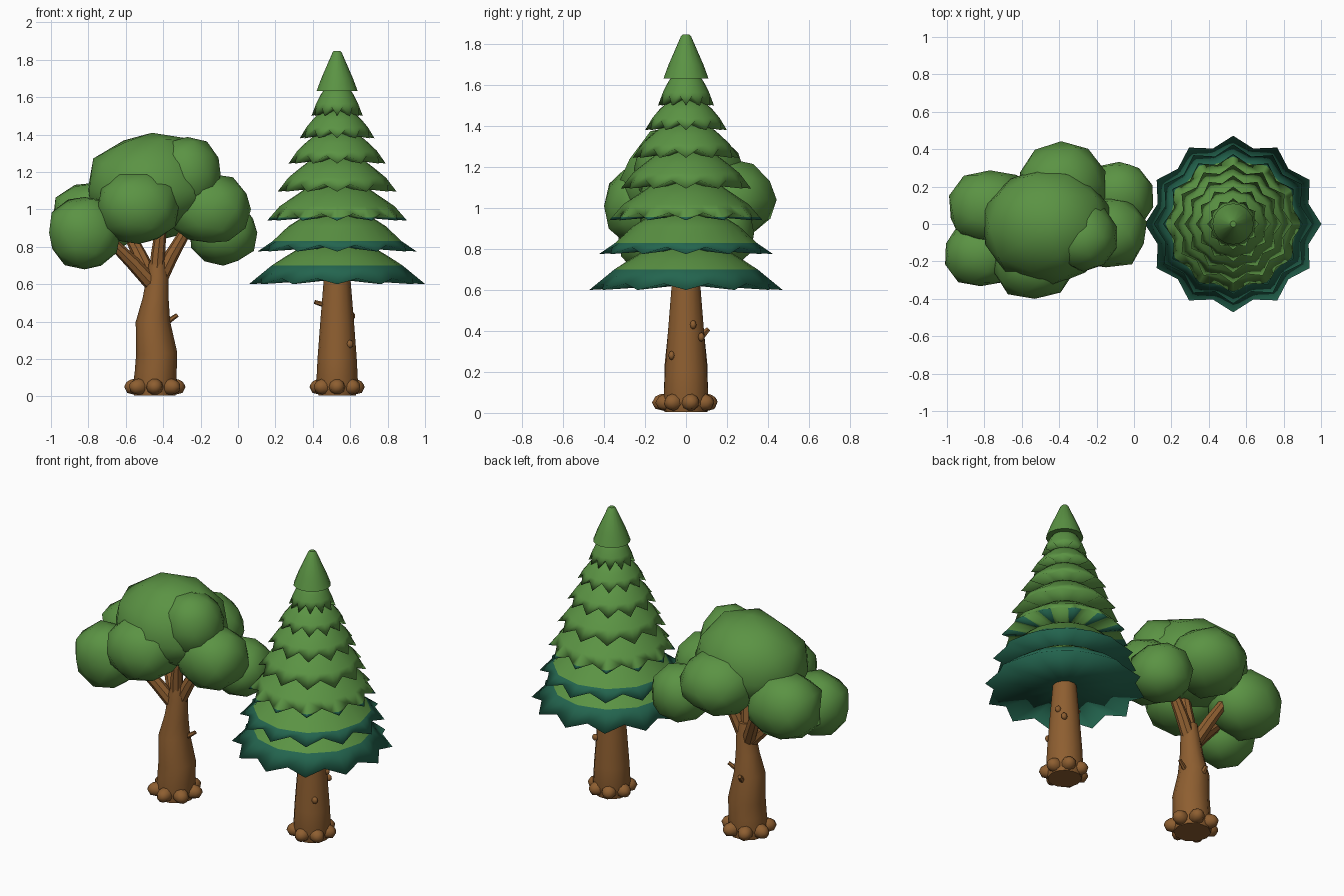
import bpy, bmesh, math, random
from mathutils import Vector

if "Cube" in bpy.data.objects:
    bpy.data.objects.remove(bpy.data.objects["Cube"])

random.seed(4)


def material(name, rgb):
    m = bpy.data.materials.new(name)
    m.diffuse_color = (*rgb, 1)
    m.use_nodes = True
    m.node_tree.nodes["Principled BSDF"].inputs["Base Color"].default_value = m.diffuse_color
    return m


GREEN = material("leaf green", (0.104, 0.292, 0.057))
TEAL = material("dark teal green", (0.017, 0.13, 0.078))
BARK = material("bark brown", (0.27, 0.113, 0.030))


def finish(bm, name, mats, angle=40):
    bmesh.ops.recalc_face_normals(bm, faces=bm.faces)
    me = bpy.data.meshes.new(name)
    bm.to_mesh(me)
    bm.free()
    ob = bpy.data.objects.new(name, me)
    bpy.context.collection.objects.link(ob)
    for m in mats:
        me.materials.append(m)
    bpy.ops.object.select_all(action='DESELECT')
    bpy.context.view_layer.objects.active = ob
    ob.select_set(True)
    bpy.ops.object.shade_smooth_by_angle(angle=math.radians(angle))
    return ob


def bridge(bm, rings):
    """Skin a list of equal point rings and cap both ends."""
    vs = [[bm.verts.new(p) for p in r] for r in rings]
    n = len(vs[0])
    for a, b in zip(vs, vs[1:]):
        for i in range(n):
            j = (i + 1) % n
            bm.faces.new((a[i], a[j], b[j], b[i]))
    bm.faces.new(vs[0])
    bm.faces.new(vs[-1])


def tube(bm, stations, sides):
    """Tapered limb through (x, y, z, radius) stations."""
    pts = [Vector(s[:3]) for s in stations]
    rings = []
    for k, p in enumerate(pts):
        d = (pts[min(k + 1, len(pts) - 1)] - pts[max(k - 1, 0)]).normalized()
        q = Vector((0, 0, 1)).rotation_difference(d)
        r = stations[k][3]
        rings.append([p + q @ Vector((r * math.cos(t), r * math.sin(t), 0))
                      for t in (2 * math.pi * i / sides for i in range(sides))])
    bridge(bm, rings)


def limb(name, stations, sides=7, mat=BARK):
    bm = bmesh.new()
    tube(bm, stations, sides)
    return finish(bm, name, [mat])


def blob(name, centre, size, mat, power=2.0, jitter=0.0, low=1.0):
    """Rounded lump; power above 2 makes it boxier, low flattens its underside."""
    bm = bmesh.new()
    bmesh.ops.create_icosphere(bm, subdivisions=2, radius=1)
    for v in bm.verts:
        k = 1 + random.uniform(-jitter, jitter)
        k /= sum(abs(u) ** power for u in v.co) ** (1 / power)
        v.co = Vector([c + s * k * u for c, s, u in zip(centre, size, v.co)])
        if v.co.z < centre[2]:
            v.co.z = centre[2] + (v.co.z - centre[2]) * low
    return finish(bm, name, [mat], 50)


def roots(name, cx, radius, count):
    """Root toes around the foot of a trunk."""
    bm = bmesh.new()
    for i in range(count):
        t = 2 * math.pi * (i + 0.25) / count
        c, s = math.cos(t), math.sin(t)
        f = lambda r, z, w: (cx + r * c, r * s, z, w)
        tube(bm, [f(radius - .06, .07, .03), f(radius - .02, .05, .046),
                  f(radius + .015, .055, .038), f(radius + .033, .065, .018)], 10)
    finish(bm, name, [BARK], 60)


# ---------- conifer ----------
PX = 0.53
limb("conifer_trunk", [(PX, 0, 0.005, .10), (PX, 0, .06, .112), (PX, 0, .2, .105),
                       (PX, 0, .4, .09), (PX, 0, .62, .072), (PX, 0, .8, .06)], 14)
roots("conifer_roots", PX, 0.108, 7)
limb("conifer_twig", [(PX - .07, 0, .49, .014), (PX - .12, -.01, .505, .011)], 6)
for y, z in ((.035, .43), (.075, .37), (-.07, .28)):
    blob("conifer_knot", (PX + .088 - abs(y) * .3, y, z), (.02, .016, .022), BARK)


def star(r_tip, r_valley, z_tip, z_valley, points=12):
    ring = []
    for i in range(points * 2):
        t = math.pi * i / points
        r, z = (r_valley, z_valley) if i % 2 else (r_tip, z_tip)
        ring.append((PX + r * math.cos(t), r * math.sin(t), z))
    return ring


# skirts of needles: tip height, tip radius, height where teal begins
TIERS = [(.60, .472, .70), (.775, .425, .83), (.94, .374, .957), (1.095, .318, 0),
         (1.245, .26, 0), (1.38, .20, 0), (1.50, .137, 0), (1.63, 0, 0)]
for k, (z, r, split) in enumerate(TIERS[:-1]):
    h = TIERS[k + 1][0] - z
    s = min(1, r / .3)
    drop = .03 + .003 * k                       # depth of the ragged points
    mid_z = split if k < 2 else z + h * .5
    mid_r = (.35, .345)[k] if k < 2 else r * .82
    top = .60 + .012 * k
    bm = bmesh.new()
    bridge(bm, [
        star(.05 * s, .05 * s, z + .025, z + .025),                  # underside
        star(r, r * (.885 - .005 * k), z, z + drop),                 # ragged hem
        star(mid_r, mid_r * .97, mid_z, mid_z),
        star(r * top, r * top, z + h * .82, z + h * .82),
        star(r * (top - .17), r * (top - .17), z + h * 1.1, z + h * 1.1),
        star(r * .2, r * .2, z + h * 1.25, z + h * 1.25)])
    if k == 2:      # only the tips are dipped in teal
        bmesh.ops.bisect_plane(bm, geom=bm.verts[:] + bm.edges[:] + bm.faces[:],
                               plane_co=Vector((PX, 0, split)), plane_no=(0, 0, 1))
    if k < 3:
        for f in bm.faces:
            f.material_index = int(f.calc_center_median().z < split)
    finish(bm, f"needle_tier_{k + 1}", [GREEN, TEAL], 180)

limb("conifer_tip", [(PX, 0, 1.632, .11), (PX, 0, 1.70, .085), (PX, 0, 1.84, .024),
                     (PX, 0, 1.848, .016)], 16, GREEN)

# ---------- broadleaf tree ----------
limb("broadleaf_trunk", [(-.445, 0, .005, .11), (-.445, 0, .06, .115), (-.44, 0, .13, .112),
                         (-.435, 0, .23, .11), (-.455, 0, .40, .092), (-.44, 0, .52, .07),
                         (-.43, 0, .64, .058), (-.43, 0, .72, .045)], 10)
roots("broadleaf_roots", -.445, 0.125, 7)
limb("broadleaf_twig", [(-.39, .01, .39, .016), (-.325, .03, .435, .011)], 6)
limb("broadleaf_knot", [(-.46, .06, .36, .024), (-.46, .11, .41, .012)], 6)
BRANCHES = [(-.68, -.06, .83), (-.60, .12, .90), (-.41, -.03, .92), (-.27, .02, .90)]
for x, y, z in BRANCHES:
    limb("branch", [(-.44, 0, .58, .042), ((x - .445) / 2, y / 2, z * .5 + .30, .038),
                    (x, y, z, .029)], 8)

# leaf clumps: centre, half sizes, boxiness, underside flattening
CLUMPS = [
    ((-.82, -.16, .875), (.19, .175, .19), 2.4, 1),
    ((-.77, .09, .95), (.225, .195, .20), 2.4, 1),
    ((-.53, -.19, 1.01), (.225, .21, .19), 2.4, 1),
    ((-.46, -.01, 1.10), (.36, .325, .32), 1.9, .7),
    ((-.27, -.07, 1.19), (.185, .18, .19), 2.2, 1),
    ((-.15, -.05, 1.0), (.215, .185, .185), 2.5, 1),
    ((-.08, .15, .875), (.18, .18, .17), 2.4, 1),
    ((-.39, .21, 1.04), (.24, .23, .20), 2.0, 1),
]
for c, s, p, low in CLUMPS:
    blob("leaf_clump", c, s, GREEN, p, .045, low)
